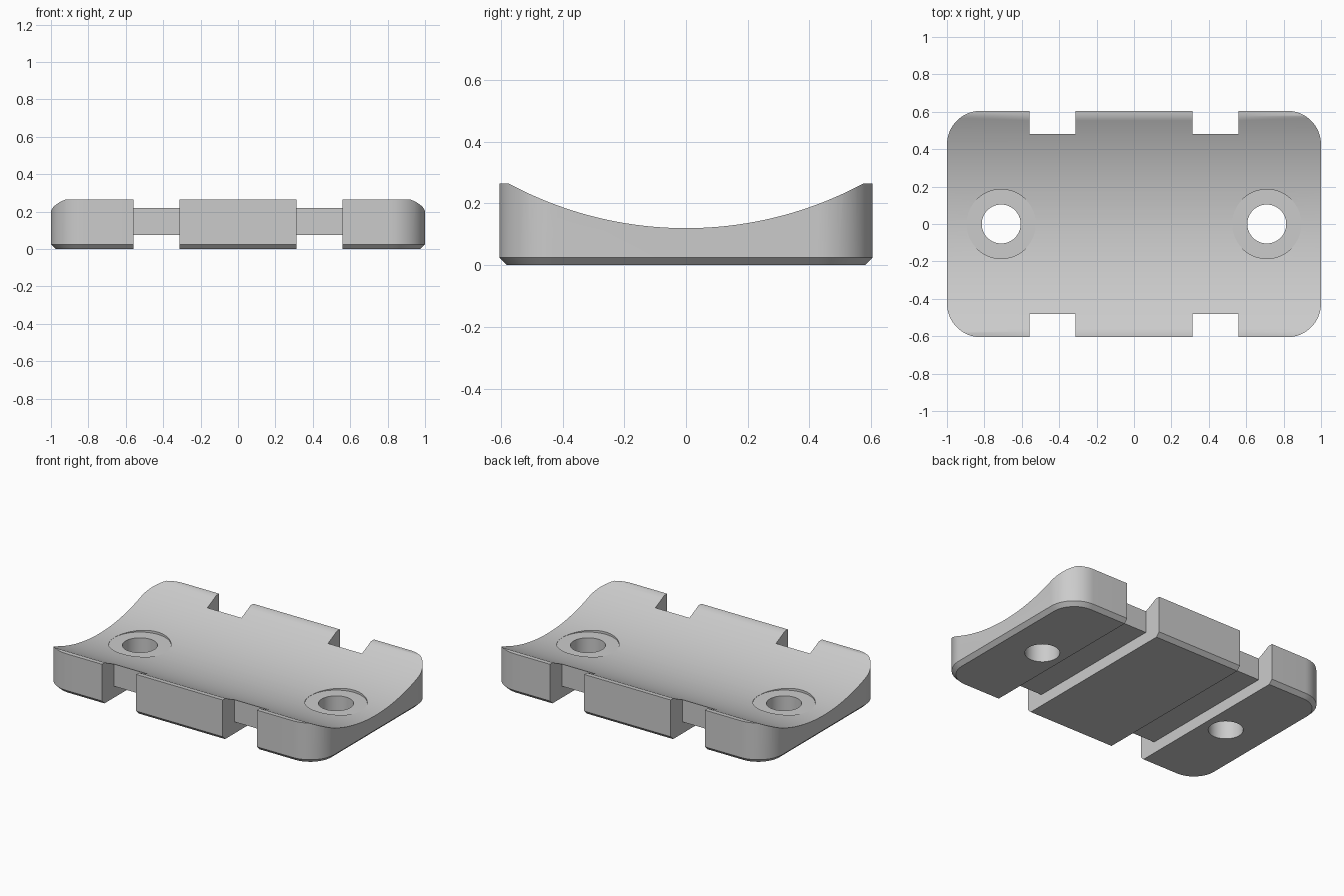
import bpy, bmesh
from math import sin, cos, pi, asin, radians

cube = bpy.data.objects.get("Cube")
if cube:
    bpy.data.objects.remove(cube, do_unlink=True)

HX, HY, TOP = 1.0, 0.605, 0.265      # half sizes and height
CORNER, CHAMFER = 0.18, 0.025
SADDLE_LOW, SADDLE_HALF = 0.12, 0.575
HOLE_X = 0.71

grey = bpy.data.materials.new("plain grey")
grey.use_nodes = True
colour = (0.6, 0.6, 0.6, 1)
grey.diffuse_color = colour
grey.node_tree.nodes["Principled BSDF"].inputs["Base Color"].default_value = colour


def loft(name, loops):
    """Closed solid through matching loops of points."""
    bm = bmesh.new()
    rings = [[bm.verts.new(p) for p in loop] for loop in loops]
    n = len(rings[0])
    for a, b in zip(rings, rings[1:]):
        for i in range(n):
            j = (i + 1) % n
            bm.faces.new((a[i], a[j], b[j], b[i]))
    bm.faces.new(rings[0][::-1])
    bm.faces.new(rings[-1])
    bmesh.ops.recalc_face_normals(bm, faces=bm.faces)
    mesh = bpy.data.meshes.new(name)
    bm.to_mesh(mesh)
    bm.free()
    mesh.materials.append(grey)
    obj = bpy.data.objects.new(name, mesh)
    bpy.context.collection.objects.link(obj)
    return obj


def rounded_outline(inset, z, steps=16):
    points = []
    r = CORNER - inset
    for k, (sx, sy) in enumerate([(1, 1), (-1, 1), (-1, -1), (1, -1)]):
        for i in range(steps + 1):
            a = (k + i / steps) * pi / 2
            points.append((sx * (HX - CORNER) + r * cos(a),
                           sy * (HY - CORNER) + r * sin(a), z))
    return points


def box(name, x0, x1, y0, y1, z0, z1):
    return loft(name, [[(x0, y0, z), (x1, y0, z), (x1, y1, z), (x0, y1, z)]
                       for z in (z0, z1)])


def disc(name, x, r, z0, z1, steps=64):
    return loft(name, [[(x + r * cos(2 * pi * i / steps),
                         r * sin(2 * pi * i / steps), z) for i in range(steps)]
                       for z in (z0, z1)])


def cut(target, cutter):
    cutter.hide_render = True
    mod = target.modifiers.new("cut", "BOOLEAN")
    mod.operation, mod.solver, mod.object = "DIFFERENCE", "EXACT", cutter
    bpy.context.view_layer.objects.active = target
    bpy.ops.object.modifier_apply(modifier=mod.name)
    bpy.data.objects.remove(cutter, do_unlink=True)


# Rounded plate with a chamfered lower rim
plate = loft("saddle_plate", [rounded_outline(CHAMFER, 0),
                              rounded_outline(0, CHAMFER),
                              rounded_outline(0, TOP)])

# Hollow arc along the top
rise = TOP - SADDLE_LOW
radius = (SADDLE_HALF ** 2 + rise ** 2) / (2 * rise)
half = asin(SADDLE_HALF / radius)
arc = [(radius * sin(half * t / 24), SADDLE_LOW + radius * (1 - cos(half * t / 24)))
       for t in range(-24, 25)]
arc += [(SADDLE_HALF, 0.6), (-SADDLE_HALF, 0.6)]
cut(plate, loft("saddle_cutter", [[(x, y, z) for y, z in arc] for x in (-1.2, 1.2)]))

for s in (-1, 1):
    x0, x1 = sorted((s * 0.313, s * 0.56))
    # Strap channel underneath and notches at both ends
    cut(plate, box("channel_cutter", x0, x1, -1, 1, -0.1, 0.075))
    for e in (-1, 1):
        y0, y1 = sorted((e * 0.482, e))
        cut(plate, box("notch_cutter", x0, x1, y0, y1, -0.1, 0.5))
    # Screw hole with a shallow flat seat
    cut(plate, disc("seat_cutter", s * HOLE_X, 0.185, 0.119, 0.5))
    cut(plate, disc("hole_cutter", s * HOLE_X, 0.104, -0.1, 0.5))

# Smooth curves, sharp edges
bpy.ops.object.select_all(action="DESELECT")
plate.select_set(True)
bpy.context.view_layer.objects.active = plate
bpy.ops.object.shade_smooth_by_angle(angle=radians(30))
